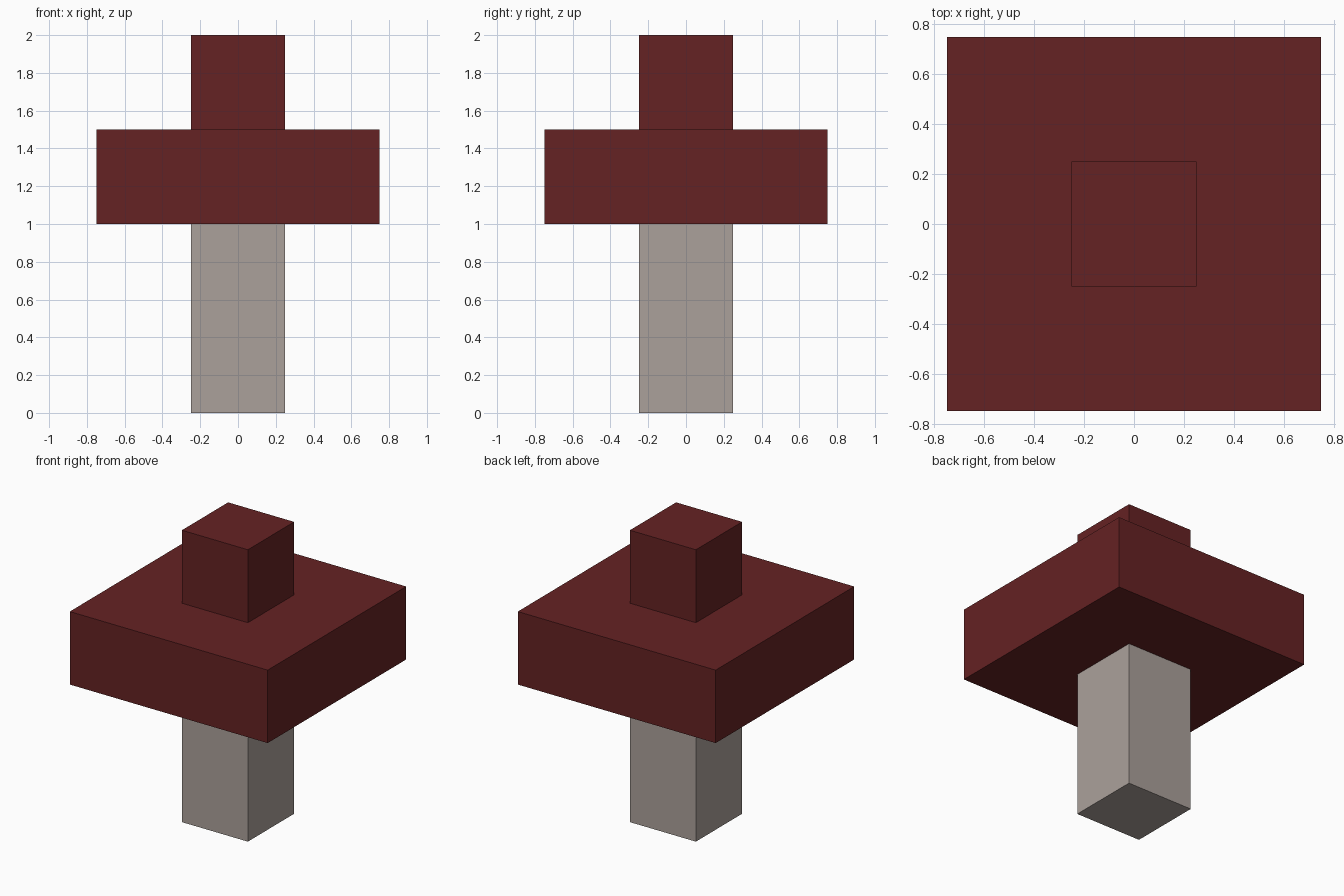
import bpy
import bmesh
from mathutils import Matrix

if "Cube" in bpy.data.objects:
    bpy.data.objects.remove(bpy.data.objects["Cube"])


def linear(c):
    c /= 255
    return c / 12.92 if c <= 0.04045 else ((c + 0.055) / 1.055) ** 2.4


def make_material(name, rgb):
    mat = bpy.data.materials.new(name)
    mat.diffuse_color = (*[linear(c) for c in rgb], 1.0)
    mat.use_nodes = True
    mat.node_tree.nodes["Principled BSDF"].inputs["Base Color"].default_value = mat.diffuse_color
    return mat


def box(name, width, z0, z1, mat):
    """Square block centred on the z axis, spanning z0 to z1."""
    bm = bmesh.new()
    place = Matrix.Translation((0, 0, (z0 + z1) / 2)) @ Matrix.Diagonal((width, width, z1 - z0, 1))
    bmesh.ops.create_cube(bm, size=1, matrix=place)
    mesh = bpy.data.meshes.new(name)
    bm.to_mesh(mesh)
    bm.free()
    mesh.materials.append(mat)
    obj = bpy.data.objects.new(name, mesh)
    bpy.context.collection.objects.link(obj)
    return obj


red = make_material("dark red", (101, 34, 35))
grey = make_material("warm grey", (171, 161, 155))

# Blocky mushroom: stem, wide cap, small crown on top
box("stem", 0.5, 0.0, 1.0, grey)
box("cap", 1.5, 1.0, 1.5, red)
box("cap_crown", 0.5, 1.5, 2.0, red)
